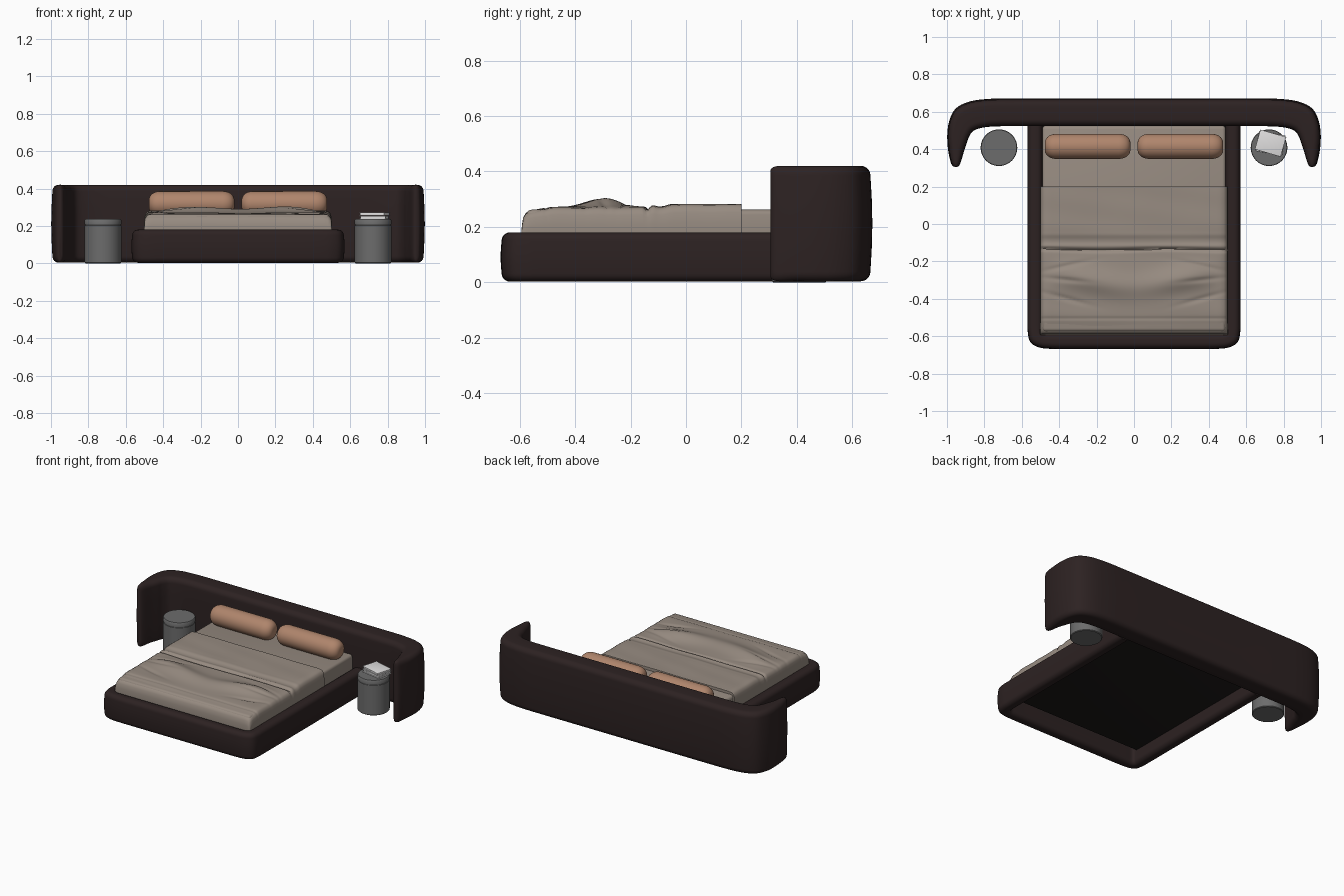
import bpy, bmesh, math
from mathutils import Vector, Matrix

if "Cube" in bpy.data.objects:
    bpy.data.objects.remove(bpy.data.objects["Cube"])


def material(name, r, g, b):
    m = bpy.data.materials.new(name)
    m.use_nodes = True
    m.diffuse_color = (r, g, b, 1)
    bsdf = m.node_tree.nodes["Principled BSDF"]
    bsdf.inputs["Base Color"].default_value = (r, g, b, 1)
    bsdf.inputs["Roughness"].default_value = 0.7
    return m


DARK = material("dark brown upholstery", 0.026, 0.016, 0.016)
BLACK = material("underside black", 0.012, 0.01, 0.009)
LINEN = material("taupe linen", 0.31, 0.26, 0.22)
COPPER = material("copper satin", 0.43, 0.235, 0.15)
GREY = material("grey metal", 0.15, 0.15, 0.15)
WHITE = material("white paper", 0.75, 0.74, 0.74)


def finish(bm, name, mat, angle=40):
    bmesh.ops.recalc_face_normals(bm, faces=bm.faces)
    mesh = bpy.data.meshes.new(name)
    bm.to_mesh(mesh)
    bm.free()
    ob = bpy.data.objects.new(name, mesh)
    bpy.context.collection.objects.link(ob)
    mesh.materials.append(mat)
    bpy.ops.object.select_all(action="DESELECT")
    ob.select_set(True)
    bpy.context.view_layer.objects.active = ob
    bpy.ops.object.shade_smooth_by_angle(angle=math.radians(angle))
    return ob


def skin(name, rings, mat, closed=True, caps=True, angle=40):
    """Skin a surface over a list of equal-length point rings."""
    bm = bmesh.new()
    rows = [[bm.verts.new(p) for p in ring] for ring in rings]
    n = len(rows[0])
    for a, b in zip(rows, rows[1:]):
        for i in range(n if closed else n - 1):
            j = (i + 1) % n
            bm.faces.new((a[i], a[j], b[j], b[i]))
    if caps:
        bm.faces.new(rows[0])
        bm.faces.new(rows[-1])
    return finish(bm, name, mat, angle)


def box(name, centre, size, mat, bevel, turn=0):
    bm = bmesh.new()
    bmesh.ops.create_cube(bm, size=1)
    bmesh.ops.scale(bm, vec=size, verts=bm.verts)
    bmesh.ops.bevel(bm, geom=bm.edges[:], offset=bevel, segments=3, profile=0.5, affect="EDGES")
    bmesh.ops.transform(bm, verts=bm.verts, matrix=Matrix.Translation(centre) @ Matrix.Rotation(turn, 4, "Z"))
    return finish(bm, name, mat)


def catmull(pts, steps):
    """Smooth curve through points of any dimension."""
    out = []
    for i in range(len(pts) - 1):
        p = [pts[max(0, min(len(pts) - 1, i + k))] for k in (-1, 0, 1, 2)]
        for s in range(steps):
            t = s / steps
            out.append([0.5 * (2 * b + (c - a) * t + (2 * a - 5 * b + 4 * c - d) * t * t
                               + (3 * b - a - 3 * c + d) * t ** 3) for a, b, c, d in zip(*p)])
    return out + [list(pts[-1])]


def padded_wall(name, half, z0, z1, radius, bulge):
    """Padded wall; stations are outer x, outer y, inner x, inner y, end inset."""
    stations = [(-a, b, -c, d, e) for a, b, c, d, e in reversed(half[1:])] + half
    rings = []
    for ox, oy, ix, iy, inset in catmull(stations, 5):
        inner, outer = Vector((ix, iy)), Vector((ox, oy))
        width = (outer - inner).length
        r = min(radius, width * 0.45)
        lo, hi = z0 + inset, z1 - inset
        ring = []
        for k, (sx, sz) in enumerate(((1, 1), (-1, 1), (-1, -1), (1, -1))):
            for s in range(7):
                a = math.radians(90 * k + 15 * s)
                across = (width - r if sx > 0 else r) + r * math.cos(a)
                z = (hi - radius if sz > 0 else lo + radius) + radius * math.sin(a)
                p = inner + (outer - inner) * (across / width)
                ring.append((p.x, p.y, z))
            if sx == 1 and sz == -1 or sx == -1 and sz == 1:
                # soft swelling along each tall side
                for t in (0.25, 0.5, 0.75):
                    w = width if sx > 0 else 0
                    push = bulge * math.sin(math.pi * t) * (1 if sx > 0 else -0.3)
                    p = inner + (outer - inner) * ((w + push * min(1, width / 0.08)) / width)
                    a0, a1 = lo + radius, hi - radius
                    z = a0 + (a1 - a0) * (t if sx > 0 else 1 - t)
                    ring.append((p.x, p.y, z))
        rings.append(ring)
    return skin(name, rings, DARK, angle=50)


# Wraparound headboard
padded_wall("headboard", [
    (0, .665, 0, .525, 0), (.35, .665, .35, .525, 0), (.62, .665, .62, .525, 0),
    (.76, .663, .74, .524, 0), (.87, .65, .81, .517, 0), (.945, .615, .86, .5, 0),
    (.98, .555, .885, .465, 0), (.992, .48, .897, .43, 0), (.988, .40, .912, .385, 0),
    (.977, .335, .926, .335, 0), (.968, .312, .936, .312, .006), (.957, .305, .945, .305, .015),
], 0.004, 0.42, 0.035, 0.007)

# Bed frame: foot rail and two side rails in one padded piece
padded_wall("bed_frame", [
    (0, -.665, 0, -.59, 0), (.25, -.665, .25, -.59, 0), (.44, -.664, .43, -.59, 0),
    (.51, -.655, .472, -.589, 0), (.55, -.63, .487, -.58, 0), (.564, -.58, .49, -.56, 0),
    (.566, -.48, .49, -.48, 0), (.566, 0, .49, 0, 0), (.566, .54, .49, .54, 0),
], 0.003, 0.18, 0.03, 0.004)

box("base_panel", (0, -.015, .1), (.98, 1.09, .02), BLACK, .004)
box("mattress", (0, -.025, .185), (.98, 1.1, .154), LINEN, .018)


# Blanket with folds
def bump(v, centre, width):
    return math.exp(-((v - centre) / width) ** 2)


def blanket_height(x, y):
    z = 0.272 + 0.010 / (1 + math.exp(-(y + 0.06) * 90))
    z -= 0.012 * bump(y, -.56, .05)
    # raised swell towards the foot
    swell = 0.6 + 0.4 * bump(abs(x), .24, .15)
    z += 0.031 * bump(y, -.30 - .03 * math.cos(x * 7), .065) * swell * (1 - bump(abs(x), .5, .1))
    # cross folds
    z -= 0.012 * bump(y, -.137 + .004 * math.sin(x * 9), .008)
    z += 0.005 * bump(y, -.118, .012) + 0.003 * bump(y, -.06, .015)
    z -= 0.004 * bump(y, -.505, .006)
    # slanted creases near the sides
    for slope, start in ((.28, -.43), (-.22, -.2), (.1, -.31)):
        fade = bump(abs(x), .36, .11)
        z -= 0.007 * fade * bump(y, start + slope * (abs(x) - .25), .012)
    return z + 0.0015 * math.sin(x * 11 + y * 17) * math.sin(y * 23 - x * 5)


across = [(-.497, 0), (-.503, .3), (-.502, .6), (-.499, .82), (-.492, .93), (-.48, .98)]
across += [(-.46 + .02 * i, 1) for i in range(47)]
across += [(-x, k) for x, k in reversed(across[:6])]
along = [(-.588, 0), (-.594, .3), (-.592, .6), (-.587, .8), (-.577, .92), (-.562, .98)]
along += [(-.55 + .0075 * i, 1) for i in range(100)] + [(.198, 1), (.2, .99), (.2, .8), (.199, 0)]
hem = 0.115
blanket = skin("blanket", [
    [(x, y, hem + (blanket_height(x, y) - hem) * kx * ky) for x, kx in across]
    for y, ky in along], LINEN, closed=False, caps=False, angle=45)


# Turned shapes
def lathe(name, profile, mat, origin, along_x=False, angle=40, sides=48):
    rings = []
    for r, h in profile:
        ring = []
        for i in range(sides):
            a = 2 * math.pi * i / sides
            u, v = r * math.cos(a), r * math.sin(a)
            ring.append(Vector((h, u, v) if along_x else (u, v, h)) + Vector(origin))
        rings.append(ring)
    return skin(name, rings, mat, angle=angle)


# Bolster pillows and round side tables
bolster = []
for i in range(25):
    a = -math.pi / 2 + math.pi * i / 24
    c, s = math.cos(a), math.sin(a)
    side = -1 if i < 12 else 1
    bolster.append((.012 + .055 * max(c, 0) ** .8, side * .165 + .064 * s))
table = [(.094, 0), (.098, .004), (.098, .203), (.096, .204), (.096, .207),
         (.098, .208), (.098, .232), (.095, .236)]
for side, label in ((1, "left"), (-1, "right")):
    lathe(label + "_pillow", bolster, COPPER, (side * .248, .415, .319), True, 60)
    lathe(label + "_side_table", table, GREY, (side * .722, .408, 0))

# Stacked books on the left table
for i, turn in enumerate((-10, -16)):
    z, t = .237 + i * .018, math.radians(turn)
    name = ("lower", "upper")[i] + "_book"
    box(name + "_pages", (.73, .432, z + .0085), (.135, .102, .012), WHITE, .001, t)
    for dz in (.0015, .0155):
        box(name + "_cover", (.73, .432, z + dz), (.144, .11, .003), WHITE, .001, t)
